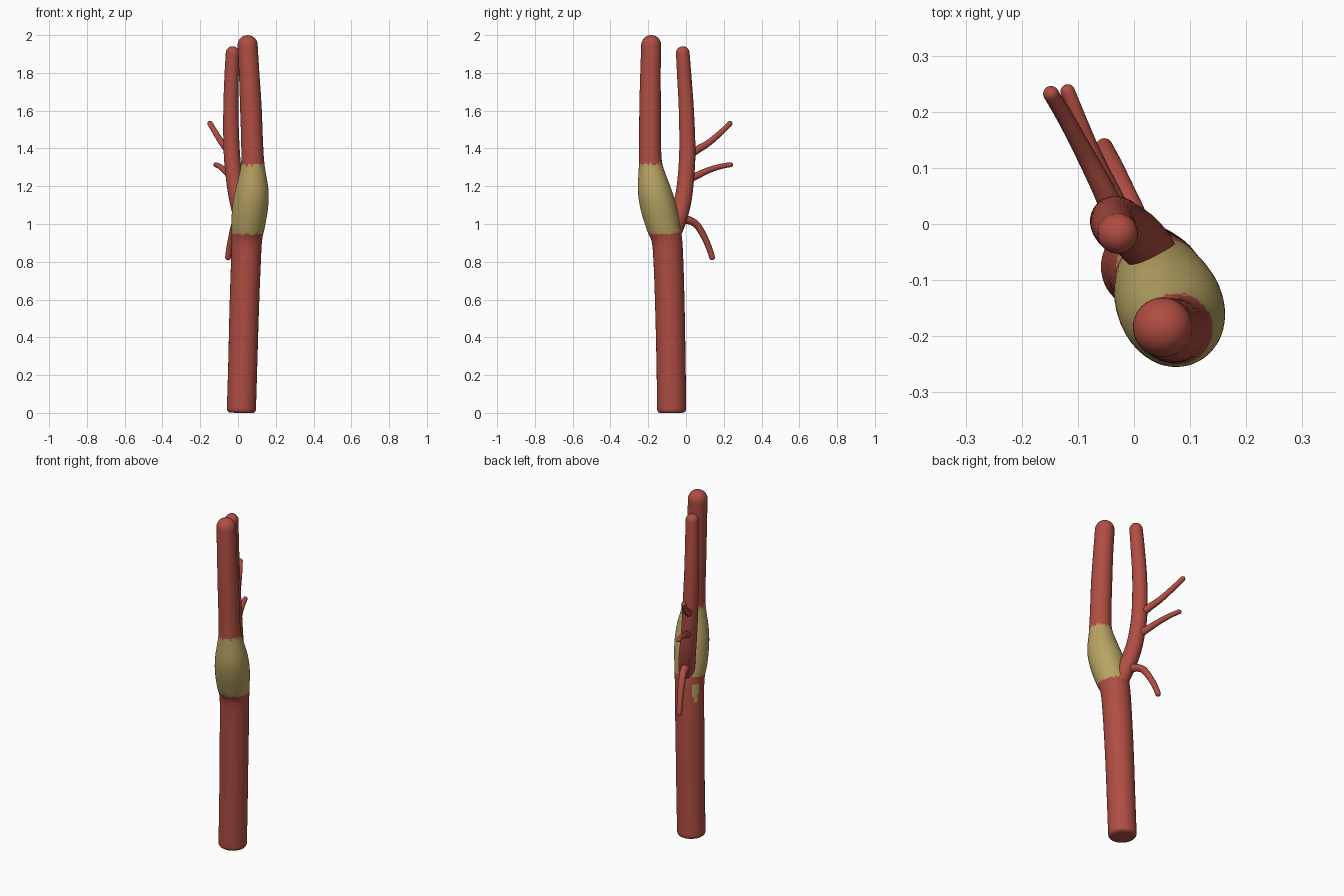
import bpy, bmesh, math, random
from mathutils import Vector

if "Cube" in bpy.data.objects:
    bpy.data.objects.remove(bpy.data.objects["Cube"])

random.seed(3)


def material(name, colour):
    m = bpy.data.materials.new(name)
    m.diffuse_color = (*colour, 1)
    m.use_nodes = True
    m.node_tree.nodes["Principled BSDF"].inputs["Base Color"].default_value = m.diffuse_color
    return m


RED = material("vessel red", (0.43, 0.075, 0.055))
YELLOW = material("bulb yellow", (0.48, 0.37, 0.125))


def spline(a, b, c, d, t):
    # Catmull-Rom blend of four (x, y, z, radius) points
    return [0.5 * (2 * q + (r - p) * t + (2 * p - 5 * q + 4 * r - s) * t * t
                   + (3 * q - p - 3 * r + s) * t ** 3) for p, q, r, s in zip(a, b, c, d)]


def tube(name, pts, segs=32, steps=8, dome=1.0, base=None):
    """Sweep a circle through (x, y, z, radius) points and round off the end.
    base = (bevel size) gives a flat start with a soft rim."""
    pp = [pts[0]] + pts + [pts[-1]]
    path = [spline(*pp[i:i + 4], k / steps) for i in range(len(pts) - 1) for k in range(steps)]
    path.append(list(pts[-1]))
    P = [Vector(p[:3]) for p in path]
    rings = []
    n = len(P)
    for i in range(n):
        t = (P[min(i + 1, n - 1)] - P[max(i - 1, 0)]).normalized()
        rings.append((P[i], t, path[i][3]))
    # rounded end cap
    end, t, r = rings[-1]
    for k in range(1, 8):
        a = k / 8 * math.pi / 2
        rings.append((end + t * r * dome * math.sin(a), t, r * math.cos(a)))
    tip = end + t * r * dome
    # soft rim at the start
    if base:
        s, t0, r0 = rings[0]
        rim = []
        for k in range(4, 0, -1):
            a = k / 4 * math.pi / 2
            rim.append((s - t0 * base * math.sin(a), t0, r0 - base * (1 - math.cos(a))))
        rings = rim + rings
    bm = bmesh.new()
    loops = []
    u = Vector((1, 0, 0))
    for c, t, r in rings:
        u = (u - t * u.dot(t)).normalized()
        v = t.cross(u)
        loops.append([bm.verts.new(c + r * (math.cos(a) * u + math.sin(a) * v))
                      for a in (2 * math.pi * j / segs for j in range(segs))])
    for A, B in zip(loops, loops[1:]):
        for j in range(segs):
            k = (j + 1) % segs
            bm.faces.new((A[j], A[k], B[k], B[j]))
    top = bm.verts.new(tip)
    for j in range(segs):
        bm.faces.new((loops[-1][j], loops[-1][(j + 1) % segs], top))
    bm.faces.new(loops[0][::-1])
    bmesh.ops.recalc_face_normals(bm, faces=bm.faces)
    me = bpy.data.meshes.new(name)
    bm.to_mesh(me)
    bm.free()
    ob = bpy.data.objects.new(name, me)
    bpy.context.collection.objects.link(ob)
    me.materials.append(RED)
    bpy.ops.object.select_all(action='DESELECT')
    ob.select_set(True)
    bpy.context.view_layer.objects.active = ob
    bpy.ops.object.shade_smooth_by_angle(angle=math.radians(40))
    return ob


# main vessel: trunk, swollen bulb and tall front branch
main = tube("main_vessel", [
    (0.018, -0.076, 0.02, 0.077), (0.025, -0.079, 0.25, 0.077), (0.033, -0.085, 0.55, 0.078),
    (0.042, -0.093, 0.80, 0.079), (0.047, -0.102, 0.92, 0.081), (0.054, -0.123, 1.00, 0.090),
    (0.066, -0.149, 1.10, 0.094), (0.075, -0.170, 1.19, 0.086), (0.078, -0.187, 1.31, 0.063),
    (0.075, -0.190, 1.42, 0.058), (0.068, -0.190, 1.62, 0.057), (0.059, -0.188, 1.80, 0.054),
    (0.051, -0.184, 1.947, 0.053)], segs=48, steps=10, base=0.02)

# bulb colour by height with a ragged border, plus a small patch on the back
main.data.materials.append(YELLOW)
for f in main.data.polygons:
    x, y, z = f.center
    low = 0.945 + 0.2 * max(0, y + 0.09) + random.uniform(-0.005, 0.005)
    high = 1.315 + random.uniform(-0.008, 0.008)
    n = f.normal
    patch = 0.80 < z < 0.91 and n.x * -0.86 + n.y * 0.51 > 1.0 - 0.35 * (z - 0.78)
    if low < z < high or patch:
        f.material_index = 1

# rear branch and its three side twigs
tube("rear_branch", [
    (0.050, -0.085, 0.91, 0.040), (0.030, -0.050, 1.00, 0.045), (0.006, -0.022, 1.10, 0.046),
    (-0.016, -0.004, 1.21, 0.044), (-0.033, 0.007, 1.38, 0.043), (-0.038, 0.002, 1.60, 0.040),
    (-0.034, -0.009, 1.78, 0.038), (-0.029, -0.017, 1.905, 0.036)])

tube("upper_twig", [
    (-0.035, 0.015, 1.365, 0.022), (-0.053, 0.058, 1.392, 0.020), (-0.085, 0.120, 1.430, 0.017),
    (-0.120, 0.185, 1.485, 0.015), (-0.148, 0.232, 1.532, 0.014)], segs=20)

tube("middle_twig", [
    (-0.022, 0.010, 1.235, 0.022), (-0.042, 0.055, 1.255, 0.019), (-0.072, 0.120, 1.285, 0.016),
    (-0.098, 0.185, 1.305, 0.014), (-0.118, 0.236, 1.314, 0.013)], segs=20)

tube("lower_twig", [
    (0.012, -0.025, 1.025, 0.026), (-0.001, 0.020, 1.018, 0.021), (-0.018, 0.060, 0.992, 0.019),
    (-0.035, 0.100, 0.925, 0.017), (-0.047, 0.125, 0.865, 0.016), (-0.053, 0.138, 0.823, 0.015)],
    segs=20)
